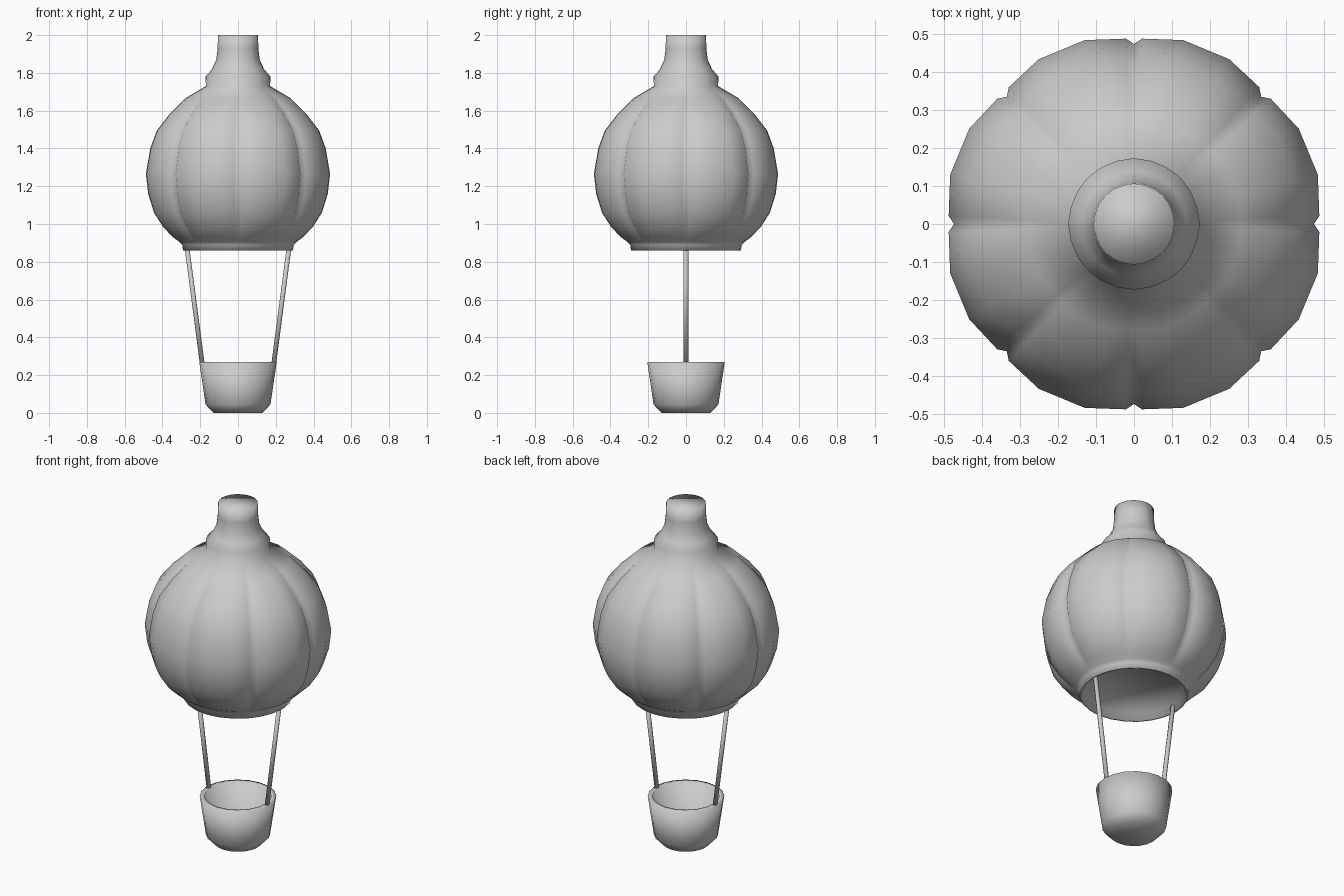
import bpy, bmesh, math
from mathutils import Vector

if "Cube" in bpy.data.objects:
    bpy.data.objects.remove(bpy.data.objects["Cube"])


def revolve(name, profile, angles, shape=lambda a, i: 1.0):
    """Spin (radius, z) rings about z; shape scales the radius per angle and ring."""
    bm = bmesh.new()
    rings = []
    for i, (r, z) in enumerate(profile):
        rings.append([bm.verts.new((r * shape(a, i) * math.cos(a),
                                    r * shape(a, i) * math.sin(a), z)) for a in angles])
    n = len(angles)
    for lo, hi in zip(rings, rings[1:]):
        for k in range(n):
            j = (k + 1) % n
            bm.faces.new((lo[k], lo[j], hi[j], hi[k]))
    bm.faces.new(rings[0][::-1])
    bm.faces.new(rings[-1])
    bmesh.ops.recalc_face_normals(bm, faces=bm.faces)
    return finish(name, bm)


def finish(name, bm):
    me = bpy.data.meshes.new(name)
    bm.to_mesh(me)
    bm.free()
    for p in me.polygons:
        p.use_smooth = True
    ob = bpy.data.objects.new(name, me)
    bpy.context.collection.objects.link(ob)
    return ob


# Envelope: recessed mouth, rim, eight puffed gores, crown step and neck
envelope_profile = [
    (0.265, 0.90), (0.28, 0.86), (0.291, 0.86), (0.296, 0.89), (0.31, 0.905),
    (0.345, 0.93), (0.397, 0.985), (0.445, 1.06), (0.476, 1.16), (0.488, 1.265),
    (0.465, 1.40), (0.43, 1.495), (0.36, 1.585), (0.28, 1.665), (0.17, 1.73),
    (0.172, 1.78), (0.138, 1.82), (0.115, 1.87), (0.108, 1.93), (0.106, 2.0),
]
FIRST, LAST = 4, 14          # rings between which the gores bulge
offsets = (0, 2.5, 15, 30, 42.5)
envelope_angles = [math.radians(45 * g + o) for g in range(8) for o in offsets]


def gore(a, i):
    if not FIRST < i < LAST:
        return 1.0
    fade = min(1.0, (i - FIRST) / 2, (LAST - i) / 2)
    d = math.degrees(a) % 45
    d = min(d, 45 - d)
    bulge = -0.03 if d < 1 else (0.0 if d < 5 else 0.026)
    return 1.0 + bulge * fade


revolve("envelope", envelope_profile, envelope_angles, gore)

# Basket: hollow tapered tub with a chamfered foot
basket_profile = [
    (0.13, 0.0), (0.172, 0.045), (0.205, 0.27),
    (0.178, 0.27), (0.15, 0.06), (0.12, 0.035),
]
revolve("basket", basket_profile, [math.tau * k / 20 for k in range(20)])

# Ropes: one straight rope on each side
for side, label in ((-1, "left"), (1, "right")):
    start, end = Vector((side * 0.188, 0, 0.25)), Vector((side * 0.272, 0, 0.89))
    axis = end - start
    bm = bmesh.new()
    bmesh.ops.create_cone(bm, cap_ends=True, segments=8, radius1=0.0125,
                          radius2=0.0125, depth=axis.length)
    rope = finish(label + "_rope", bm)
    rope.location = (start + end) / 2
    rope.rotation_euler = axis.to_track_quat('Z', 'Y').to_euler()
